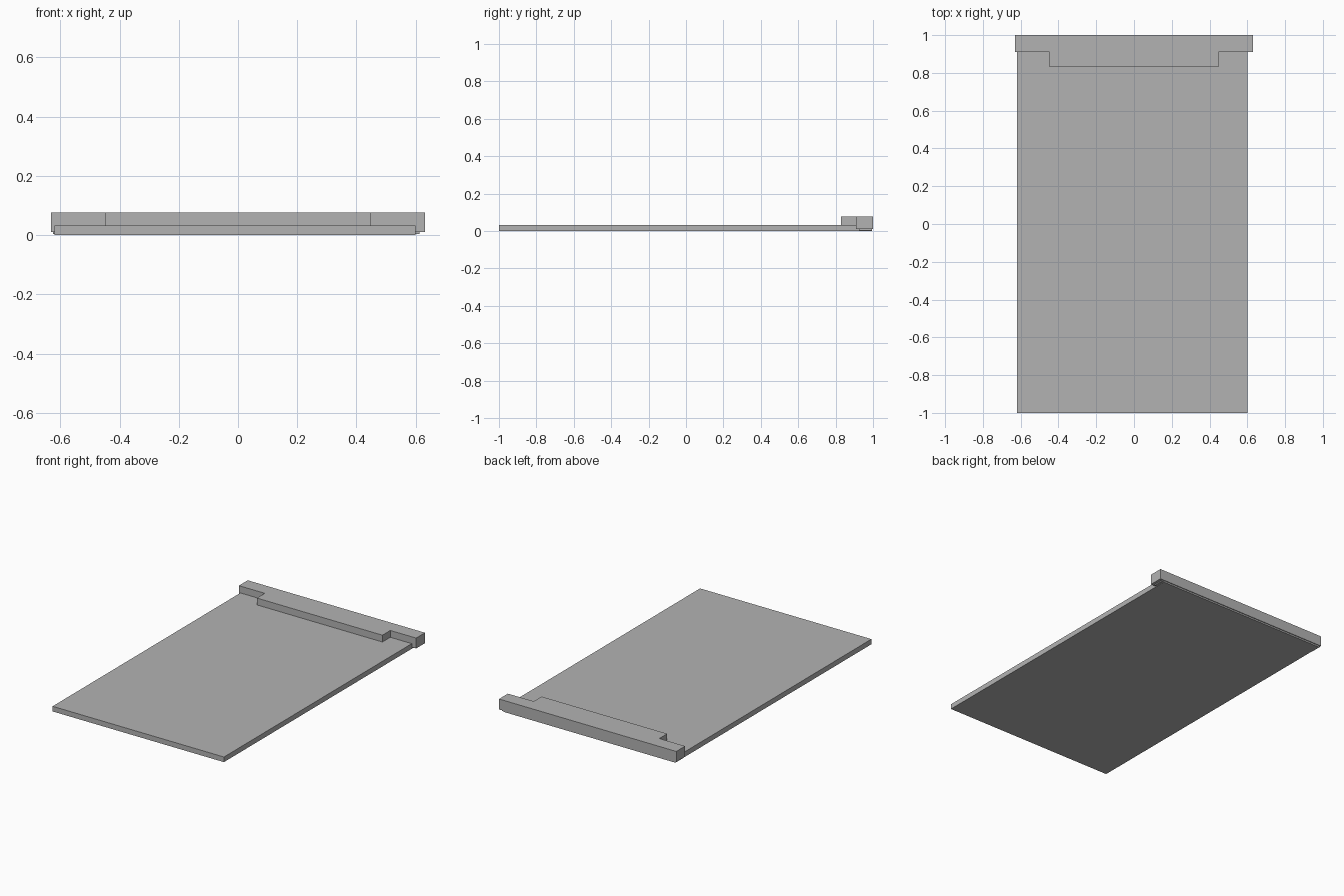
import bpy
import bmesh

cube = bpy.data.objects.get("Cube")
if cube:
    bpy.data.objects.remove(cube, do_unlink=True)

# Single grey finish
grey = bpy.data.materials.new("plain grey")
grey.use_nodes = True
colour = (0.45, 0.45, 0.45, 1)
grey.diffuse_color = colour
grey.node_tree.nodes["Principled BSDF"].inputs["Base Color"].default_value = colour


def prism(name, outline, bottom, top):
    """Extrude a flat outline upwards from bottom to top."""
    bm = bmesh.new()
    face = bm.faces.new([bm.verts.new((x, y, bottom)) for x, y in outline])
    result = bmesh.ops.extrude_face_region(bm, geom=[face])
    raised = [v for v in result["geom"] if isinstance(v, bmesh.types.BMVert)]
    bmesh.ops.translate(bm, verts=raised, vec=(0, 0, top - bottom))
    bmesh.ops.recalc_face_normals(bm, faces=bm.faces)
    mesh = bpy.data.meshes.new(name)
    bm.to_mesh(mesh)
    bm.free()
    mesh.materials.append(grey)
    obj = bpy.data.objects.new(name, mesh)
    bpy.context.collection.objects.link(obj)
    return obj


def rectangle(x0, x1, y0, y1):
    return [(x0, y0), (x1, y0), (x1, y1), (x0, y1)]


# Long flat panel
prism("panel", rectangle(-0.62, 0.60, -1, 0.995), 0, 0.033)

# Thin strip under the rear bar
prism("under_strip", rectangle(-0.625, 0.613, 0.925, 0.995), 0.003, 0.012)

# Rear bar with a wide step towards the front
half = [(0.447, 0.83), (0.447, 0.91), (0.631, 0.91), (0.631, 1)]
mirrored = [(-x, y) for x, y in reversed(half)]
prism("rear_bar", half + mirrored, 0.01, 0.077)
